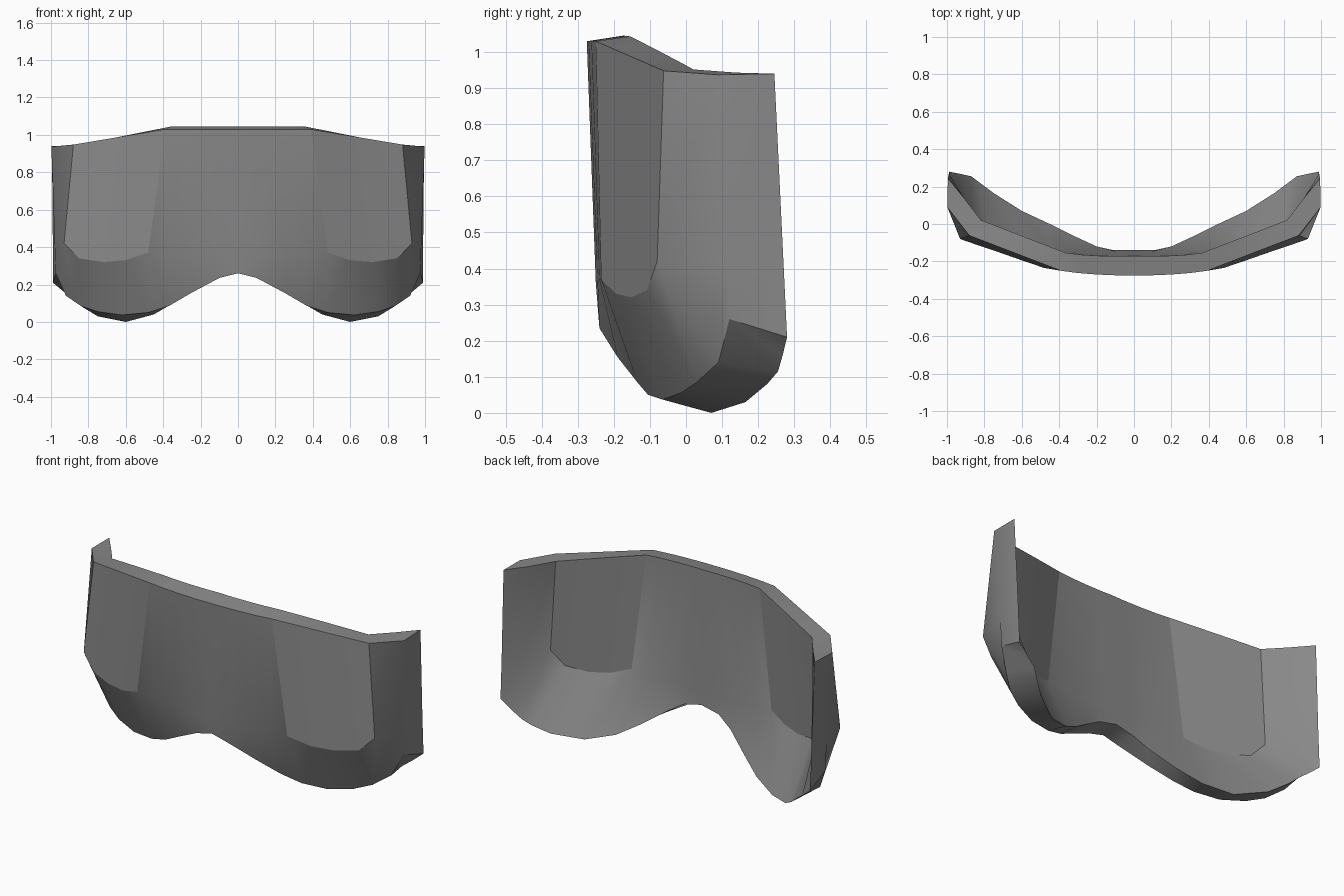
import bpy, bmesh, math

if "Cube" in bpy.data.objects:
    bpy.data.objects.remove(bpy.data.objects["Cube"])

# outer crease of the panes and the two lower edges, from centre to temple
crease = [(0, -.25, .36), (.1, -.25, .36), (.25, -.245, .36), (.37, -.24, .37), (.48, -.235, .37),
          (.6, -.194, .33), (.72, -.152, .32), (.85, -.108, .34), (.93, -.08, .42)]
outer_low = [(0, -.24, .26), (.1, -.24, .235), (.25, -.19, .155), (.37, -.135, .085), (.48, -.105, .05),
             (.62, -.065, .037), (.75, -.015, .055), (.84, .03, .085), (.92, .09, .14)]
inner_low = [(0, -.14, .28), (.11, -.14, .255), (.2, -.12, .2), (.33, -.06, .11), (.45, 0, .04),
             (.6, .07, 0), (.75, .165, .03), (.83, .225, .08), (.87, .255, .115)]
top_plan = [(0, -.275), (.08, -.275), (.2, -.27), (.3, -.262), (.39, -.25),
            (.51, -.204), (.63, -.158), (.76, -.108), (.88, -.062)]


def top_z(x):
    return 1.03 - max(0, x - .39) * .167


def inward(p, lift=0):
    x, y, z = p
    return (x * .93, y + .105 - .025 * x, z + lift * max(0, 1 - x * x))


outer_top = [(x, y, top_z(x)) for x, y in top_plan]
inner_top = [inward(p, .016) for p in outer_top]
inner_mid = [inward(p) for p in crease]

# temple wings: outer corner column, then a shared thin rear edge
rear_low, rear_mid, rear_top = (.99, .28, .21), (.99, .27, .42), (.995, .245, .94)
rows = [outer_low + [(.975, .12, .26), rear_low],
        crease + [(.98, .115, .42), rear_mid],
        outer_top + [(.998, .09, .937), rear_top],
        inner_top + [(.91, .14, .943), rear_top],
        inner_mid + [(.93, .15, .42), rear_mid],
        inner_low + [(.93, .268, .16), rear_low]]

# closed shell: loop the rows around the cross-section, mirrored on both sides
bm = bmesh.new()
for s in (1, -1):
    grid = [[bm.verts.new((s * x, y, z)) for x, y, z in row] for row in rows]
    for r in range(6):
        a, b = grid[r], grid[(r + 1) % 6]
        for c in range(10):
            f = bm.faces.new((a[c], a[c + 1], b[c + 1], b[c]))
            # the side panes are flat, the rest is smooth
            f.smooth = not (r in (1, 3) and 4 <= c <= 7)
bmesh.ops.remove_doubles(bm, verts=bm.verts, dist=.0005)
bmesh.ops.dissolve_degenerate(bm, dist=.0005, edges=bm.edges)
bmesh.ops.recalc_face_normals(bm, faces=bm.faces)
for e in bm.edges:
    e.smooth = len(e.link_faces) == 2 and e.calc_face_angle() < math.radians(30)

mesh = bpy.data.meshes.new("visor_shell")
bm.to_mesh(mesh)
bm.free()
grey = bpy.data.materials.new("mid_grey")
grey.diffuse_color = (.25, .25, .25, 1)
grey.use_nodes = True
grey.node_tree.nodes["Principled BSDF"].inputs["Base Color"].default_value = grey.diffuse_color
mesh.materials.append(grey)
bpy.context.collection.objects.link(bpy.data.objects.new("visor_shell", mesh))
